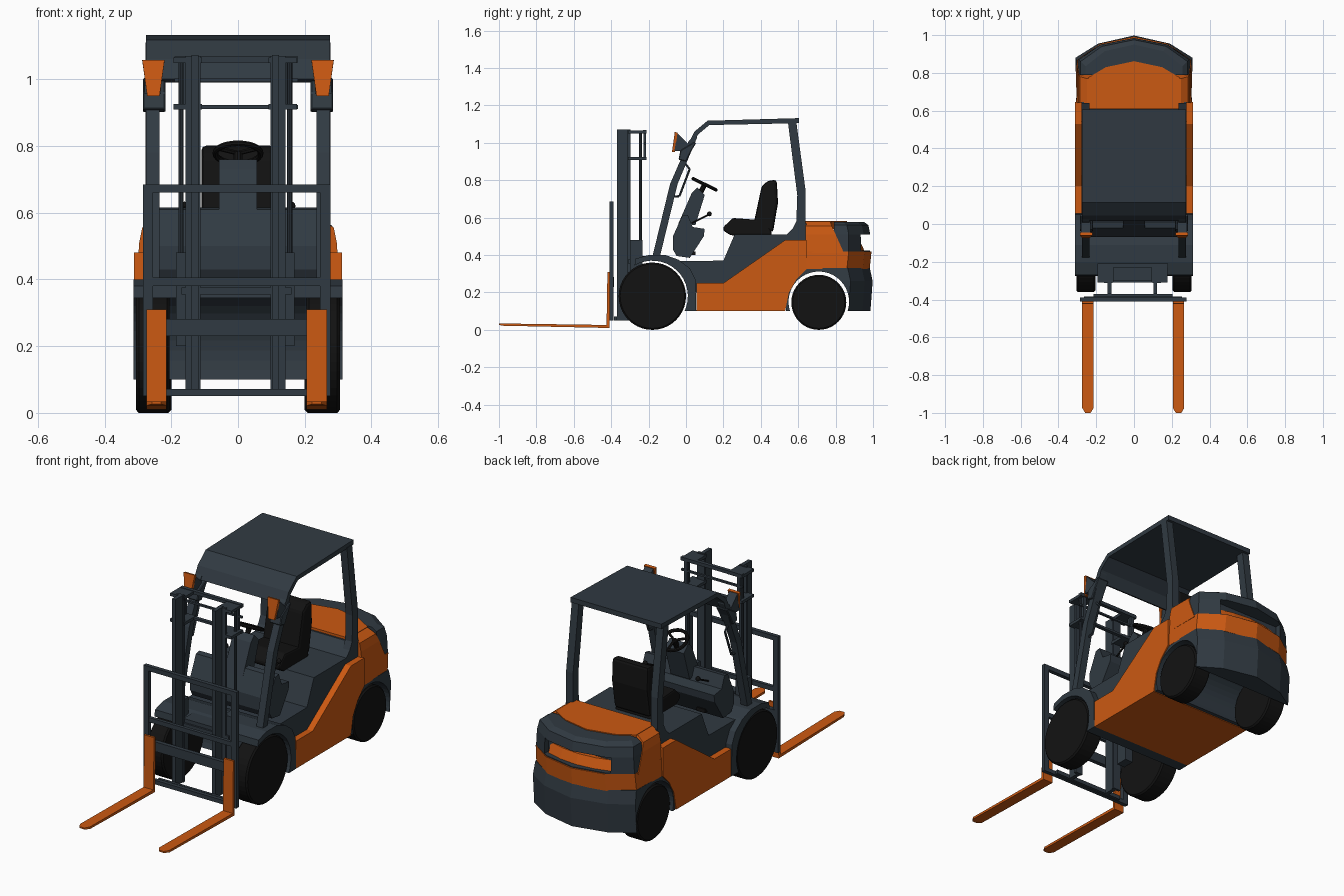
import bpy, bmesh, math
from mathutils import Vector

if "Cube" in bpy.data.objects:
    bpy.data.objects.remove(bpy.data.objects["Cube"])


def material(name, rgb):
    m = bpy.data.materials.new(name)
    m.diffuse_color = (*rgb, 1)
    m.use_nodes = True
    m.node_tree.nodes["Principled BSDF"].inputs["Base Color"].default_value = m.diffuse_color
    return m


ORANGE = material("orange_paint", (0.60, 0.10, 0.006))
SLATE = material("slate_paint", (0.030, 0.042, 0.054))
BLACK = material("black_rubber", (0.006, 0.006, 0.006))


def loft(name, rings, mat):
    """Closed solid through rings that share a point count."""
    bm = bmesh.new()
    vs = [[bm.verts.new(p) for p in r] for r in rings]
    n = len(vs[0])
    for a, b in zip(vs, vs[1:]):
        for i in range(n):
            bm.faces.new((a[i], a[(i + 1) % n], b[(i + 1) % n], b[i]))
    bm.faces.new(vs[0])
    bm.faces.new(vs[-1])
    bmesh.ops.recalc_face_normals(bm, faces=bm.faces)
    me = bpy.data.meshes.new(name)
    bm.to_mesh(me)
    bm.free()
    me.materials.append(mat)
    ob = bpy.data.objects.new(name, me)
    bpy.context.collection.objects.link(ob)
    return ob


def prism(name, yz, x0, x1, mat):
    return loft(name, [[(x, y, z) for y, z in yz] for x in (x0, x1)], mat)


def box(name, x, y, z, mat):
    return prism(name, [(y[0], z[0]), (y[1], z[0]), (y[1], z[1]), (y[0], z[1])], x[0], x[1], mat)


def slab(name, half, levels, mat):
    """Mirrored plan outline stacked at (z, x scale, rear y shift)."""
    plan = half + [(-x, y) for x, y in reversed(half) if x > 0]
    return loft(name, [[(x * s, y + d * (y > 0.8), z) for x, y in plan] for z, s, d in levels], mat)


def rod(name, a, b, r, mat, n=10):
    a, b = Vector(a), Vector(b)
    d = (b - a).normalized()
    u = d.orthogonal().normalized()
    v = d.cross(u)
    ring = lambda c: [c + r * (math.cos(t * math.tau / n) * u + math.sin(t * math.tau / n) * v) for t in range(n)]
    return loft(name, [ring(a), ring(b)], mat)


def arc(cy, cz, r, a0, a1, n):
    return [(cy + r * math.cos(math.radians(a0 + (a1 - a0) * i / n)),
             cz + r * math.sin(math.radians(a0 + (a1 - a0) * i / n))) for i in range(n + 1)]


def bevel(ob, w, seg=2):
    m = ob.modifiers.new("bevel", 'BEVEL')
    m.width, m.segments = w, seg
    return ob


def cut(ob, cutter):
    m = ob.modifiers.new("cut", 'BOOLEAN')
    m.operation, m.object, m.solver = 'DIFFERENCE', cutter, 'EXACT'
    bpy.context.view_layer.objects.active = ob
    bpy.ops.object.modifier_apply(modifier=m.name)
    bpy.data.objects.remove(cutter)


# Orange chassis and side panels
prism("chassis", [(0.055, 0.1), (0.53, 0.1), (0.55, 0.2), (0.59, 0.27), (0.645, 0.325), (0.645, 0.48),
                  (0.53, 0.48), (0.2, 0.25), (0.055, 0.25)], -0.312, 0.312, ORANGE)

# Front fenders with full-width wheel arch
prism("front_fender", [(-0.27, 0.38), (-0.2, 0.4), (-0.11, 0.4), (-0.04, 0.375), (0.02, 0.33), (0.05, 0.27),
                       (0.055, 0.1)] + arc(-0.18, 0.18, 0.19, -25, 120, 16), -0.313, 0.313, SLATE)

# Cab floor and seat base
prism("cab_floor", [(-0.03, 0.3), (-0.03, 0.368), (0.2, 0.37), (0.26, 0.51), (0.54, 0.51), (0.6, 0.57),
                    (0.645, 0.57), (0.645, 0.36), (0.5, 0.2), (0.04, 0.2)], -0.277, 0.277, SLATE)

# Counterweight with rear wheel arch
cw = slab("counterweight", [(0.308, 0.535), (0.31, 0.88), (0.19, 0.955), (0, 0.998)],
          [(0.1, 1, -0.012), (0.26, 1, 0), (0.33, 0.985, -0.015)], SLATE)
cut(cw, rod("arch_cutter", (-0.5, 0.71, 0.15), (0.5, 0.71, 0.15), 0.162, SLATE, 40))

# Orange rear belt, rear cover and bonnet
slab("rear_belt", [(0.306, 0.64), (0.303, 0.87), (0.18, 0.955), (0, 0.992)],
     [(0.325, 1, -0.01), (0.42, 0.99, 0)], ORANGE)
back = slab("rear_cover", [(0.298, 0.79), (0.298, 0.87), (0.18, 0.95), (0, 0.985)],
            [(0.415, 1, 0), (0.51, 0.98, 0), (0.56, 0.95, -0.01), (0.578, 0.86, -0.035)], SLATE)
cut(back, box("vent_cutter", (-0.2, 0.2), (0.9, 1.1), (0.425, 0.51), SLATE))
slab("vent_sill", [(0.19, 0.88), (0.19, 0.925), (0.1, 0.95), (0, 0.96)],
     [(0.41, 1, 0), (0.475, 1, -0.03)], ORANGE)
side = [(0.64, 0.41), (0.64, 0.0), (0.77, 0.0), (0.84, 0.41)]
loft("bonnet_side", [[(s * x, y, z) for s, x, y, z in
                      ((-1, w, 0.64, z), (1, w, 0.64, z), (1, w, y1, z), (-1, w, y1, z))]
                     for z, w, y1 in ((0.41, 0.303, 0.845), (0.51, 0.296, 0.8), (0.555, 0.287, 0.78), (0.58, 0.25, 0.77))], ORANGE)
slab("bonnet_top", [(0.242, 0.61), (0.242, 0.775), (0.15, 0.83), (0, 0.862)],
     [(0.54, 1, 0), (0.583, 1, 0)], ORANGE)

# Overhead guard roof
outer = [(0.015, 1.0), (0.045, 1.06), (0.115, 1.118), (0.605, 1.132)]
inner = [(0.605, 1.105), (0.125, 1.095), (0.065, 1.045), (0.035, 0.99)]
prism("guard_roof", outer + inner, -0.275, 0.275, SLATE)

for s, tag in ((-1, "left"), (1, "right")):
    # Wheels
    for part, y, r, x0, x1 in (("front", -0.18, 0.18, 0.205, 0.305), ("rear", 0.71, 0.147, 0.2, 0.302)):
        w = bevel(rod(f"{part}_wheel_{tag}", (s * x0, y, r), (s * x1, y, r), r, BLACK, 40), 0.008, 1)
        w.modifiers[0].limit_method = 'ANGLE'

    # Guard posts
    prism(f"front_post_{tag}", [(-0.18, 0.39), (-0.085, 0.78), (0.015, 1.01), (0.06, 1.06),
                                (0.06, 1.03), (-0.045, 0.78), (-0.14, 0.39)], s * 0.235, s * 0.275, SLATE)
    prism(f"rear_post_{tag}", [(0.545, 1.11), (0.59, 1.11), (0.64, 0.74), (0.64, 0.48), (0.55, 0.5), (0.59, 0.58),
                               (0.595, 0.72)], s * 0.235, s * 0.277, SLATE)

    # Lamp with orange lens, lower lamp and grab handle
    lamp = lambda y, z, a, b: [(s * a, y, z), (s * b, y, z)]
    loft(f"signal_lens_{tag}", [lamp(-0.075, 0.95, 0.235, 0.272) + lamp(-0.06, 0.95, 0.272, 0.235),
                                lamp(-0.06, 1.058, 0.22, 0.287) + lamp(-0.045, 1.055, 0.287, 0.22)], ORANGE)
    prism(f"signal_housing_{tag}", [(-0.062, 0.955), (-0.046, 1.052), (0.02, 0.985), (0.005, 0.955)],
          s * 0.23, s * 0.28, SLATE)
    bevel(prism(f"lower_lamp_{tag}", [(-0.03, 0.96), (-0.04, 0.91), (0.0, 0.9), (0.025, 0.95), (0.055, 1.0), (0.045, 1.005)],
                s * 0.217, s * 0.285, SLATE), 0.004, 1)
    pts = [(-0.085, 0.71), (-0.035, 0.715), (0.02, 0.86), (-0.015, 0.9)]
    for i, (p, q) in enumerate(zip(pts, pts[1:])):
        rod(f"grab_handle_{tag}_{i}", (s * 0.25, *p), (s * 0.25, *q), 0.006, SLATE, 6)

    # Mast rails, lift cylinders and top brackets
    m = -0.008
    xs = lambda a, b: (m + s * a, m + s * b)
    box(f"mast_rail_{tag}", xs(0.11, 0.131), (-0.37, -0.30), (0.05, 1.072), SLATE)
    box(f"mast_flange_{tag}", xs(0.105, 0.15), (-0.312, -0.298), (0.05, 1.07), SLATE)
    rod(f"lift_piston_{tag}", (m + s * 0.163, -0.243, 0.4), (m + s * 0.163, -0.243, 1.06), 0.008, SLATE)
    box(f"cylinder_base_{tag}", xs(0.13, 0.178), (-0.30, -0.232), (0.2, 0.48), SLATE)
    for z in (1.055, 0.915):
        box(f"mast_bracket_{tag}", xs(0.10, 0.185), (-0.31, -0.21), (z - 0.006, z + 0.01), SLATE)
    box(f"bracket_strut_{tag}", xs(0.15, 0.17), (-0.228, -0.213), (0.915, 1.06), SLATE)

    # Load backrest posts and forks
    box(f"carriage_post_{tag}", (m / 2 + s * 0.25, m / 2 + s * 0.281), (-0.41, -0.388), (0.05, 0.685), SLATE)
    f = m / 2 + s * 0.24
    prism(f"fork_shank_{tag}", [(-0.425, 0.01), (-0.41, 0.01), (-0.408, 0.31), (-0.42, 0.31)], f - 0.03, f + 0.03, ORANGE)
    ring = lambda z0, z1, y, h: [(f - h, y, z0), (f + h, y, z0), (f + h, y, z1), (f - h, y, z1)]
    loft(f"fork_blade_{tag}", [ring(0.01, 0.026, -0.41, 0.03), ring(0.022, 0.034, -0.975, 0.03),
                               ring(0.026, 0.034, -1.0, 0.014)], ORANGE)

    # Pedals and control levers
    box(f"pedal_{tag}", (s * 0.10, s * 0.15), (0.01, 0.05), (0.4, 0.42), BLACK)
    rod(f"lever_{tag}", (s * 0.155, 0.03, 0.57), (s * 0.16, 0.12, 0.615), 0.005, BLACK, 6)
    bpy.ops.mesh.primitive_uv_sphere_add(segments=10, ring_count=6, radius=0.013, location=(s * 0.16, 0.125, 0.62))
    bpy.context.object.name = f"lever_knob_{tag}"
    bpy.context.object.data.materials.append(BLACK)

# Mast and carriage crossbars
for name, w, y, z in (("mast_top_bar", 0.185, (-0.23, -0.21), (1.05, 1.068)),
                      ("mast_upper_bar", 0.185, (-0.225, -0.213), (0.992, 1.002)),
                      ("mast_middle_bar", 0.185, (-0.23, -0.21), (0.91, 0.922)),
                      ("mast_low_bar", 0.165, (-0.31, -0.29), (0.355, 0.375)),
                      ("mast_foot_bar", 0.21, (-0.385, -0.37), (0.05, 0.072)),
                      ("backrest_top_bar", 0.28, (-0.41, -0.388), (0.66, 0.685)),
                      ("backrest_middle_bar", 0.26, (-0.408, -0.39), (0.38, 0.405)),
                      ("carriage_plate", 0.26, (-0.408, -0.385), (0.23, 0.282)),
                      ("carriage_foot_bar", 0.26, (-0.408, -0.388), (0.05, 0.072))):
    box(name, (-w - 0.005, w - 0.005), y, z, SLATE)
box("mast_axle_mount", (-0.12, 0.11), (-0.30, -0.2), (0.37, 0.395), SLATE)

# Dashboard and steering column
prism("dashboard", [(-0.07, 0.43), (-0.07, 0.5), (-0.02, 0.61), (0.01, 0.615), (0.035, 0.55), (0.1, 0.54),
                    (0.095, 0.5), (0.02, 0.385), (-0.05, 0.395)], -0.24, 0.24, SLATE)
prism("steering_column", [(-0.04, 0.57), (0.03, 0.73), (0.06, 0.76), (0.1, 0.72), (0.05, 0.56)], -0.057, 0.057, SLATE)

# Steering wheel
tilt, hub = math.radians(-26), Vector((0, 0.1, 0.778))
bpy.ops.mesh.primitive_torus_add(major_segments=24, minor_segments=8, major_radius=0.068, minor_radius=0.009,
                                 location=hub, rotation=(tilt, 0, 0))
bpy.context.object.name = "steering_wheel"
bpy.context.object.data.materials.append(BLACK)
rod("steering_shaft", (0, 0.07, 0.72), hub, 0.014, BLACK)
for i in range(3):
    a = math.radians(90 + 120 * i)
    end = Vector((math.cos(a), math.sin(a) * math.cos(tilt), math.sin(a) * math.sin(tilt))) * 0.066
    rod(f"steering_spoke_{i}", hub, hub + end, 0.007, BLACK, 6)

# Seat
bevel(prism("seat_cushion", [(0.24, 0.505), (0.2, 0.53), (0.2, 0.55), (0.25, 0.598), (0.36, 0.59), (0.44, 0.59), (0.46, 0.505)],
            -0.11, 0.11, BLACK), 0.012)
bevel(prism("seat_back", [(0.36, 0.56), (0.375, 0.63), (0.405, 0.77), (0.44, 0.798), (0.485, 0.802),
                          (0.492, 0.68), (0.465, 0.52)], -0.11, 0.11, BLACK), 0.015)
